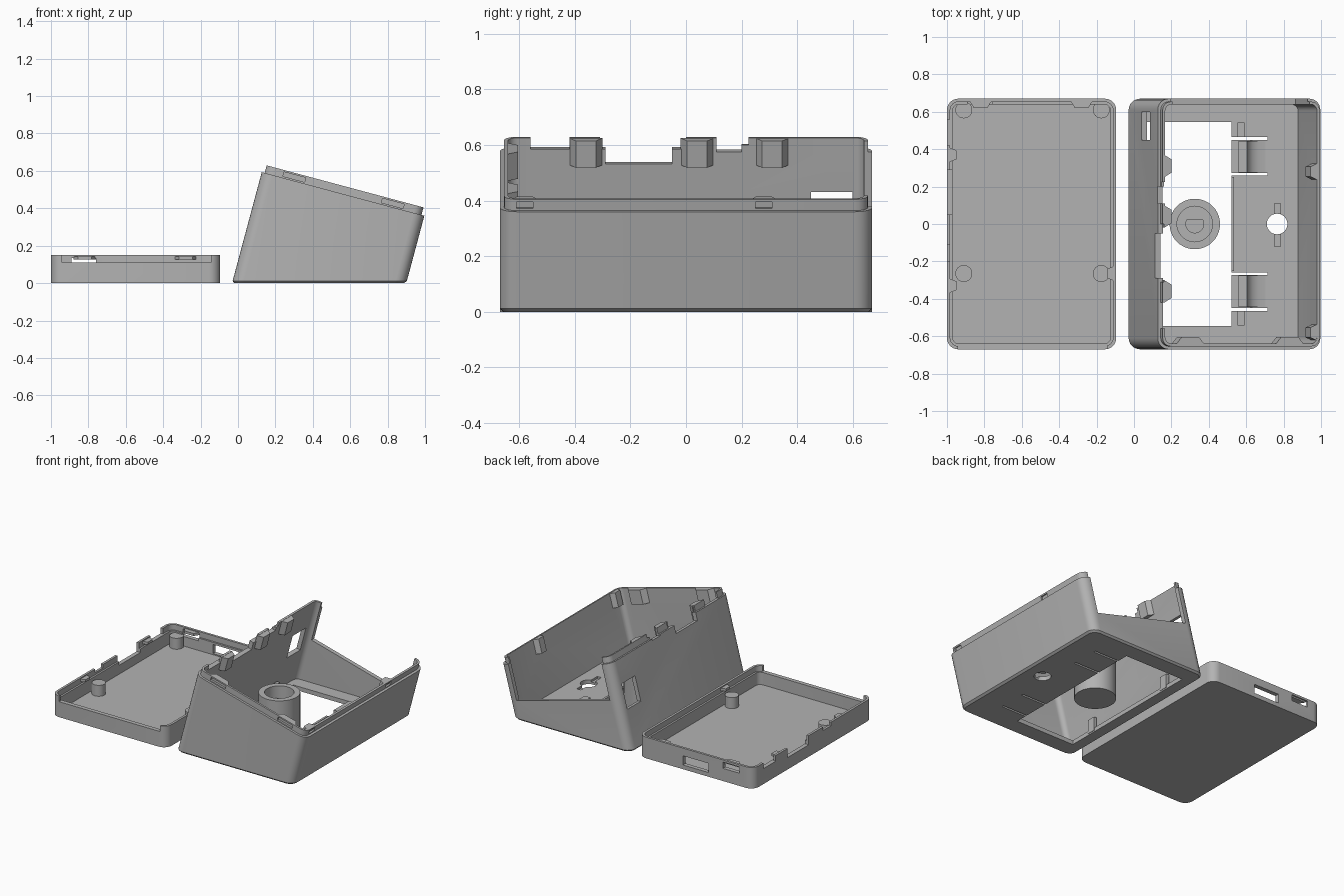
import bpy, bmesh, math
from mathutils import Matrix, Vector

if "Cube" in bpy.data.objects:
    bpy.data.objects.remove(bpy.data.objects["Cube"])

grey = bpy.data.materials.new("plastic_grey")
grey.diffuse_color = (0.45, 0.45, 0.45, 1)
grey.use_nodes = True
grey.node_tree.nodes["Principled BSDF"].inputs["Base Color"].default_value = grey.diffuse_color

# Tilted frame of the base: local x runs down the sloping rim, local z is square to it
TILT = Matrix.Translation((0.127, 0, 0.593)) @ Matrix.Rotation(math.radians(15), 4, 'Y')
FLAT = Matrix.Identity(4)


def finish(name, bm, m=FLAT):
    bm.transform(m)
    bmesh.ops.recalc_face_normals(bm, faces=bm.faces[:])
    me = bpy.data.meshes.new(name)
    bm.to_mesh(me)
    bm.free()
    me.materials.append(grey)
    ob = bpy.data.objects.new(name, me)
    bpy.context.collection.objects.link(ob)
    return ob


def extrude_loop(pts, vec):
    bm = bmesh.new()
    f = bm.faces.new([bm.verts.new(p) for p in pts])
    r = bmesh.ops.extrude_face_region(bm, geom=[f])
    bmesh.ops.translate(bm, vec=vec, verts=[v for v in r["geom"] if isinstance(v, bmesh.types.BMVert)])
    return bm


def rounded(x0, x1, y, z0, z1, r, n=7):
    """Prism with a rounded rectangle outline."""
    pts = []
    for i, (cx, cy) in enumerate([(x1 - r, y - r), (x0 + r, y - r), (x0 + r, r - y), (x1 - r, r - y)]):
        for k in range(n):
            a = math.pi / 2 * (i + k / (n - 1))
            pts.append((cx + r * math.cos(a), cy + r * math.sin(a), z0))
    return extrude_loop(pts, (0, 0, z1 - z0))


def box(x0, x1, y0, y1, z0, z1, name="cutter", m=FLAT):
    pts = [(x0, y0, z0), (x1, y0, z0), (x1, y1, z0), (x0, y1, z0)]
    return finish(name, extrude_loop(pts, (0, 0, z1 - z0)), m)


def cyl(x, y, z0, z1, r, name="cutter", m=FLAT, flat=False):
    n = 40
    pts = [[x + r * math.cos(2 * math.pi * k / n), y + r * math.sin(2 * math.pi * k / n), z0] for k in range(n)]
    if flat:
        for p in pts:
            p[1] = min(p[1], y + 0.5 * r)
        pts = [p for i, p in enumerate(pts) if p != pts[i - 1]]
    return finish(name, extrude_loop(pts, (0, 0, z1 - z0)), m)


def boolean(ob, other, op='DIFFERENCE'):
    md = ob.modifiers.new("bool", 'BOOLEAN')
    md.operation, md.solver, md.object = op, 'EXACT', other
    bpy.context.view_layer.objects.active = ob
    bpy.ops.object.modifier_apply(modifier=md.name)
    bpy.data.objects.remove(other)


def chop(bm, z):
    """Cut away everything below world height z and close the bottom."""
    r = bmesh.ops.bisect_plane(bm, geom=bm.verts[:] + bm.edges[:] + bm.faces[:],
                               plane_co=(0, 0, z), plane_no=(0, 0, 1), clear_inner=True)
    edges = [e for e in r["geom_cut"] if isinstance(e, bmesh.types.BMEdge)]
    bmesh.ops.holes_fill(bm, edges=edges, sides=0)
    return [e for e in bm.edges if all(abs(v.co.z - z) < 1e-5 for v in e.verts)]


def wedge(px, py, dx, dy, z0, z1, half, name, m):
    """Tapered rib on a wall, (dx, dy) pointing inward."""
    t = Vector((-dy, dx, 0))
    c, d = Vector((px, py, z0)), Vector((dx, dy, 0)) * 0.04
    pts = [c - t * half, c + t * half, c + t * half * 0.6 + d, c - t * half * 0.6 + d]
    return finish(name, extrude_loop(pts, (0, 0, z1 - z0)), m)


# ---------- Sloping base ----------
bm = rounded(0, 0.9, 0.67, -0.95, 0, 0.06)
bm.transform(TILT)
rim = chop(bm, 0)
bmesh.ops.bevel(bm, geom=rim, offset=0.012, segments=1, affect='EDGES')
base = finish("base_shell", bm)
boolean(base, finish("lip", rounded(0.016, 0.884, 0.654, -0.03, 0.042, 0.045), TILT), 'UNION')
cavity = rounded(0.03, 0.87, 0.64, -0.95, 0.2, 0.035)
cavity.transform(TILT)
chop(cavity, 0.03)
boolean(base, finish("cutter", cavity))

# Opening in the back wall, and the cable notches in the tall left wall
for b in [(0.07, 0.83, 0.6, 0.7, -0.25, 0.1),
          (-0.05, 0.1, -0.56, -0.42, 0.0, 0.1),
          (-0.05, 0.1, -0.29, -0.05, -0.055, 0.1),
          (-0.05, 0.1, -0.31, 0.0, 0.0, 0.1),
          (-0.05, 0.1, 0.11, 0.2, -0.01, 0.1),
          (-0.05, 0.1, 0.2, 0.225, 0.015, 0.1)]:
    boolean(base, box(*b, m=TILT))
sideways = Matrix.Rotation(math.pi / 2, 4, 'Y')
boolean(base, cyl(0.01, 0.155, -0.05, 0.1, 0.045, m=TILT @ sideways))
# Window low in the left wall
boolean(base, box(-0.05, 0.1, 0.45, 0.6, -0.335, -0.16, m=TILT))

# Ribs behind the snap recesses, then the recesses in the lip
ribs = [(0.17, -0.645, 0, 1), (0.72, -0.645, 0, 1), (0.025, 0.31, 1, 0), (0.025, 0.04, 1, 0),
        (0.025, -0.36, 1, 0), (0.875, 0.28, -1, 0), (0.875, -0.58, -1, 0)]
for px, py, dx, dy in ribs:
    half = 0.08 if dy else (0.06 if dx > 0 else 0.045)
    boolean(base, wedge(px, py, dx, dy, -0.06, 0.04, half, "rib", TILT), 'UNION')
for u in (0.175, 0.72):
    boolean(base, box(u - 0.06, u + 0.06, -0.7, -0.64, 0.008, 0.032, m=TILT))
for y in (-0.58, 0.28):
    boolean(base, box(0.872, 0.95, y - 0.03, y + 0.03, 0.008, 0.032, m=TILT))

# Floor: hatch, round hole, slits beside the tongues, shallow slots
boolean(base, box(0.055, 0.52, -0.545, 0.545, -0.1, 0.06))
boolean(base, cyl(0.765, 0, -0.1, 0.1, 0.055))
boolean(base, box(0.75, 0.782, -0.12, 0.11, 0.015, 0.1))
for s in (-1, 1):
    for y in (0.265, 0.457):
        boolean(base, box(0.51, 0.715, s * y - 0.007, s * y + 0.007, -0.1, 0.1))
    boolean(base, box(0.555, 0.587, s * 0.505 - 0.037, s * 0.505 + 0.037, 0.015, 0.1))

# Latch tongues with a curved ramp, guide posts and hatch edge
ramp = [(0.56, 0.02), (0.56, 0.09), (0.605, 0.09), (0.615, 0.068), (0.635, 0.048), (0.665, 0.036), (0.71, 0.029), (0.71, 0.02)]
details = []
for s, side in ((-1, "front"), (1, "back")):
    y0 = s * 0.36 - 0.085
    details.append(finish("latch_tongue_" + side,
                          extrude_loop([(x, y0, z) for x, z in ramp], (0, 0.17, 0))))
    details.append(box(0.035, 0.058, s * 0.36 - 0.03, s * 0.36 + 0.03, 0.01, 0.11, "guide_post_" + side))
details.append(box(0.52, 0.535, -0.25, 0.25, 0.005, 0.05, "hatch_edge"))

# ---------- Knob standing in the hatch ----------
knob = cyl(0.325, 0, 0, 0.26, 0.135, "knob")
boolean(knob, cyl(0.325, 0, 0.06, 0.4, 0.095))
details.append(cyl(0.325, 0, 0.05, 0.2, 0.05, "knob_shaft_socket", flat=True))

# ---------- Flat lid tray ----------
tray = finish("lid_tray", rounded(-1, -0.095, 0.67, 0, 0.15, 0.06))
boolean(tray, finish("cutter", rounded(-0.97, -0.125, 0.64, 0.022, 0.3, 0.035)))
boolean(tray, finish("cutter", rounded(-0.983, -0.112, 0.653, 0.11, 0.3, 0.045)))
for b in [(-0.94, -0.145, -0.7, -0.6, 0.11, 0.3),       # low front wall
          (-0.89, -0.76, 0.6, 0.7, 0.09, 0.135),        # small port
          (-0.645, -0.445, 0.6, 0.7, 0.03, 0.095),      # large port
          (-1.1, -0.95, 0.05, 0.29, 0.085, 0.3),        # cable notches
          (-1.1, -0.95, 0.42, 0.56, 0.11, 0.3),
          (-1.1, -0.95, -0.2, -0.11, 0.125, 0.3)]:
    boolean(tray, box(*b))
boolean(tray, cyl(-0.125, -0.155, -1.1, -0.95, 0.045, m=sideways))

# Support pegs and snap catches
for x, y, n in [(-0.91, 0.61, "back_left"), (-0.175, 0.61, "back_right"),
                (-0.91, -0.265, "front_left"), (-0.175, -0.265, "front_right")]:
    details.append(cyl(x, y, 0.01, 0.1, 0.045, "peg_" + n))
for i, (px, py, dx, dy) in enumerate([(-0.82, 0.66, 0, -1), (-0.28, 0.66, 0, -1), (-0.99, 0.37, 1, 0),
                                      (-0.99, -0.33, 1, 0), (-0.105, -0.265, -1, 0)]):
    details.append(wedge(px, py, dx, dy, 0.125, 0.143, 0.06 if dy else 0.04, "snap_catch_%d" % (i + 1), FLAT))

# Smooth shading on curved walls, sharp edges kept
bpy.ops.object.select_all(action='DESELECT')
for ob in [base, knob, tray] + details:
    ob.select_set(True)
bpy.context.view_layer.objects.active = base
bpy.ops.object.shade_smooth_by_angle(angle=math.radians(30))
